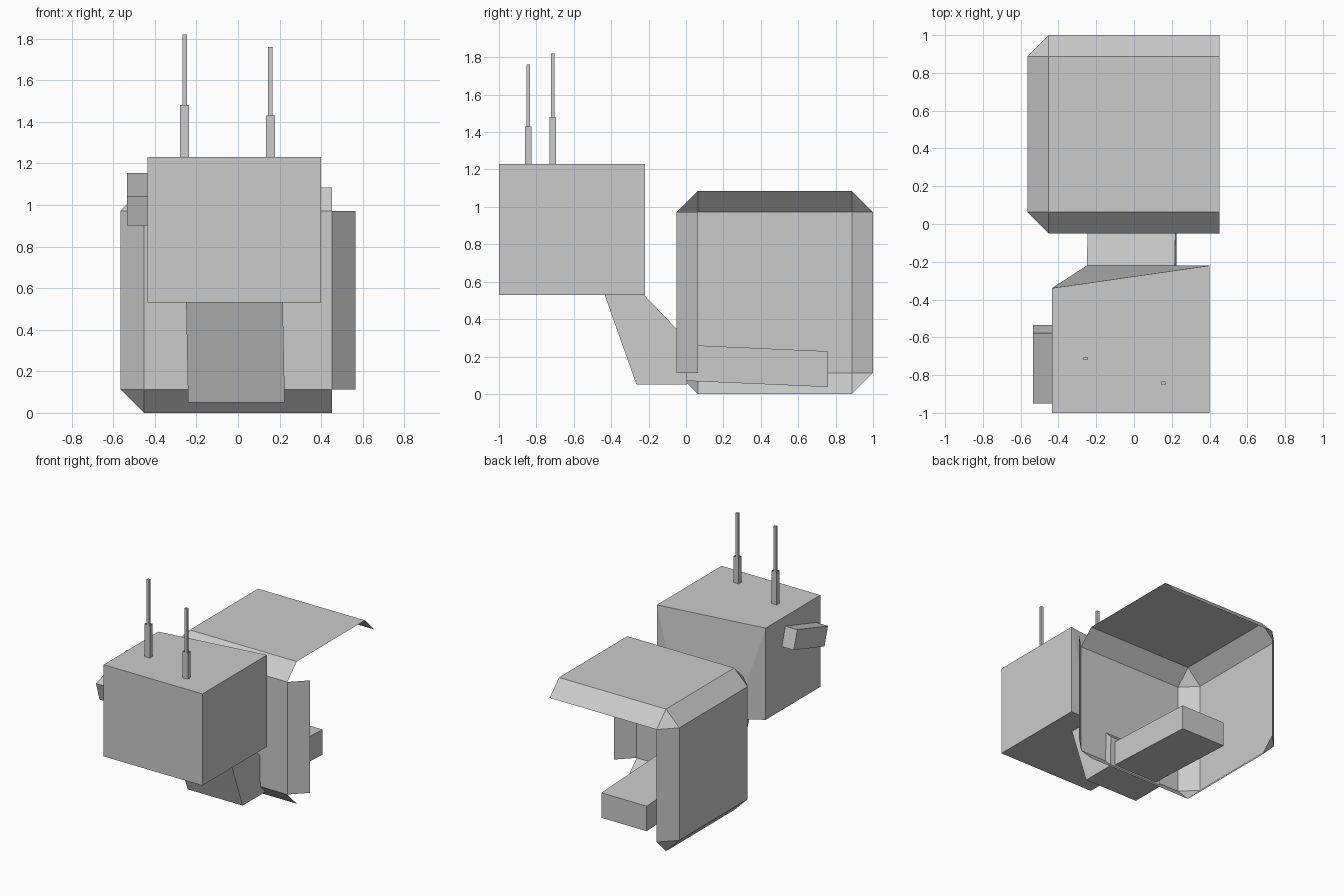
import bpy, bmesh, math
from mathutils import Matrix, Vector

if "Cube" in bpy.data.objects:
    bpy.data.objects.remove(bpy.data.objects["Cube"])


def finish(name, bm):
    me = bpy.data.meshes.new(name)
    bm.to_mesh(me)
    bm.free()
    ob = bpy.data.objects.new(name, me)
    bpy.context.collection.objects.link(ob)
    return ob


def box(bm, lo, hi, matrix=Matrix()):
    lo, hi = Vector(lo), Vector(hi)
    m = matrix @ Matrix.Translation((lo + hi) / 2) @ Matrix.Diagonal((*(hi - lo), 1))
    return bmesh.ops.create_cube(bm, size=1, matrix=m)


def side_profile(name, pts, x0, x1, lean=0.0):
    # (y, z) outline stretched from x0 to x1, leaning sideways with height
    bm = bmesh.new()
    a = [bm.verts.new((x0 - lean * z, y, z)) for y, z in pts]
    b = [bm.verts.new((x1 - lean * z, y, z)) for y, z in pts]
    bm.faces.new(a)
    bm.faces.new(b[::-1])
    for i in range(len(pts)):
        j = (i + 1) % len(pts)
        bm.faces.new((a[i], b[i], b[j], a[j]))
    bmesh.ops.recalc_face_normals(bm, faces=bm.faces[:])
    return finish(name, bm)


# Open chamfered shell: bevelled box with right, back and bottom sides removed
bm = bmesh.new()
box(bm, (-0.565, -0.05, 0), (0.565, 1.0, 1.085))
bmesh.ops.bevel(bm, geom=bm.edges[:], offset=0.113, segments=1,
                profile=0.5, affect='EDGES')
bm.normal_update()
keep = {(0, -1, 0), (0, 0, 1), (0, -1, 1), (0, -1, -1), (0, 1, 1), (1, -1, 0)}
drop = []
for f in bm.faces:
    s = tuple(0 if abs(c) < 0.2 else int(math.copysign(1, c)) for c in f.normal)
    if s[0] >= 0 and s not in keep:
        drop.append(f)
bmesh.ops.delete(bm, geom=drop, context='FACES')
finish("open_shell", bm)

# Head box: straight top edge at the back, stepped bottom edge above the neck
bm = bmesh.new()
plan = [(-0.435, -1), (0.4, -1), (0.4, -0.22), (-0.435, -0.34)]
low = plan[:3] + [(0.215, -0.22), (-0.25, -0.22)] + plan[3:]
top = [bm.verts.new((x, y, 1.23)) for x, y in plan]
bot = [bm.verts.new((x, y, 0.53)) for x, y in low]
bm.faces.new(top)
bm.faces.new(bot[::-1])
for i, j, k, l in ((0, 1, 1, 0), (1, 2, 2, 1), (3, 0, 0, 5)):
    t0, t1 = top[i], top[j]
    bm.faces.new((bot[l], bot[k], t1, t0))
bm.faces.new((bot[2], bot[3], top[2]))
bm.faces.new((bot[3], bot[4], top[3], top[2]))
bm.faces.new((bot[4], bot[5], top[3]))
bmesh.ops.recalc_face_normals(bm, faces=bm.faces[:])
finish("head_box", bm)

# Slanted neck and the tongue running into the shell
side_profile("neck", [(-0.435, 0.53), (-0.265, 0.05), (0.005, 0.05),
                      (0.005, 0.29), (-0.225, 0.53)], -0.239, 0.226, 0.02)
side_profile("tongue", [(0.0, 0.07), (0.76, 0.037), (0.76, 0.228), (0.0, 0.262)],
             -0.20, 0.183)

# Tilted block on the left of the head
bm = bmesh.new()
tilt = Matrix.Translation((-0.485, -0.7425, 1.0275)) @ Matrix.Rotation(math.radians(17), 4, 'X')
box(bm, (-0.05, -0.194, -0.073), (0.05, 0.194, 0.073), tilt)
finish("side_block", bm)

# Two-stage antennas, the thick sleeves open at both ends
for side, x, y, z1, z2 in (("left", -0.257, -0.712, 1.48, 1.82),
                           ("right", 0.156, -0.843, 1.43, 1.76)):
    bm = bmesh.new()
    box(bm, (x - 0.022, y - 0.017, 1.23), (x + 0.022, y + 0.017, z1))
    bm.normal_update()
    bmesh.ops.delete(bm, geom=[f for f in bm.faces if abs(f.normal.z) > 0.9],
                     context='FACES')
    box(bm, (x - 0.011, y - 0.009, z1 - 0.02), (x + 0.011, y + 0.009, z2))
    finish(side + "_antenna", bm)
